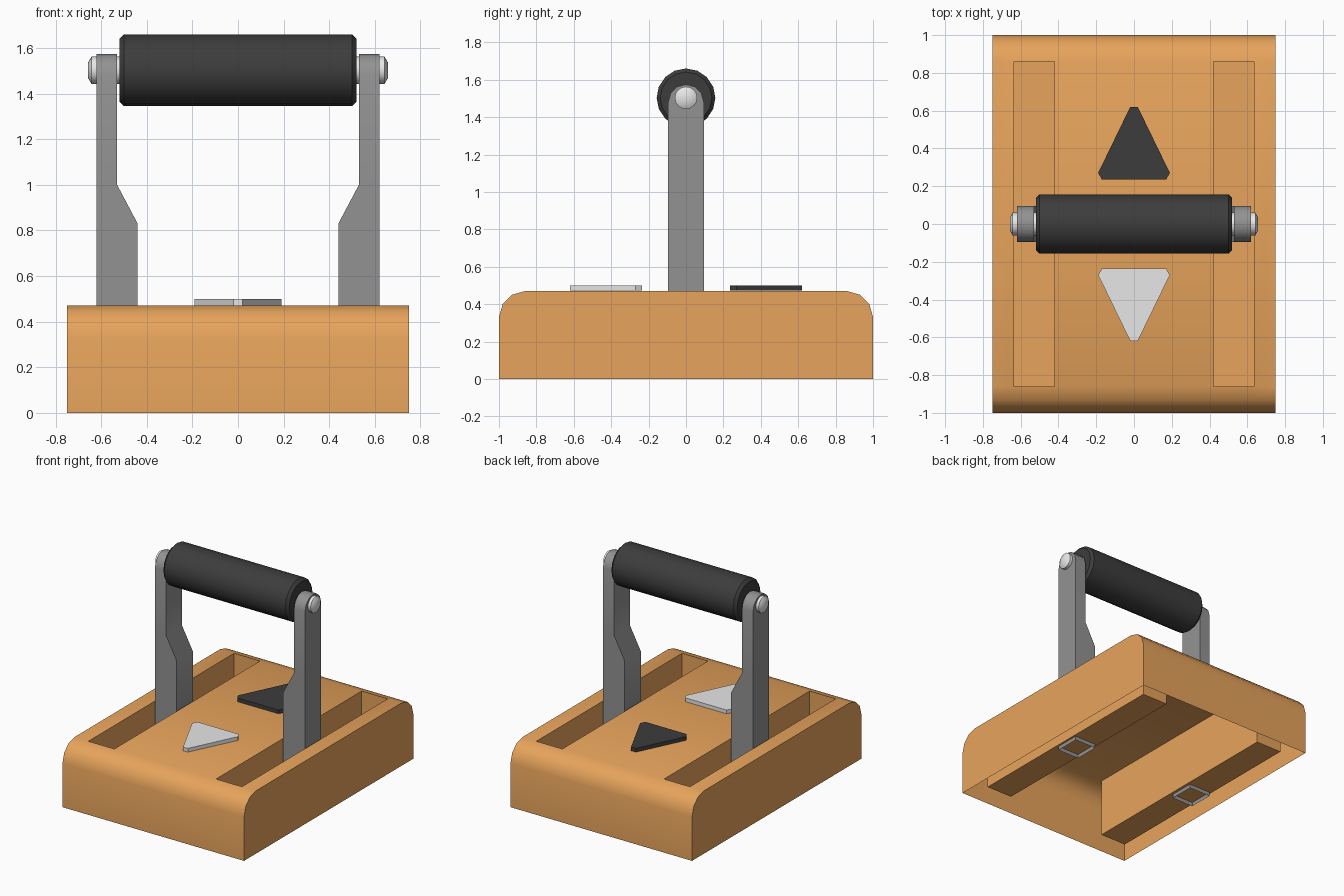
import bpy, bmesh, math

cube = bpy.data.objects.get("Cube")
if cube:
    bpy.data.objects.remove(cube, do_unlink=True)


def material(name, color):
    m = bpy.data.materials.new(name)
    m.use_nodes = True
    m.diffuse_color = (*color, 1)
    m.node_tree.nodes["Principled BSDF"].inputs["Base Color"].default_value = (*color, 1)
    return m


ORANGE = material("warm orange", (0.8, 0.37, 0.106))
GREY = material("mid grey", (0.29, 0.29, 0.29))
LIGHT = material("light grey", (0.8, 0.8, 0.8))
BLACK = material("soft black", (0.046, 0.046, 0.046))


def finish(name, bm, mat, smooth=0):
    bmesh.ops.remove_doubles(bm, verts=bm.verts, dist=0.0005)
    bmesh.ops.recalc_face_normals(bm, faces=bm.faces)
    mesh = bpy.data.meshes.new(name)
    bm.to_mesh(mesh)
    bm.free()
    mesh.materials.append(mat)
    obj = bpy.data.objects.new(name, mesh)
    bpy.context.collection.objects.link(obj)
    if smooth:
        bpy.ops.object.select_all(action='DESELECT')
        obj.select_set(True)
        bpy.context.view_layer.objects.active = obj
        bpy.ops.object.shade_smooth_by_angle(angle=math.radians(smooth))
    return obj


def face(bm, points):
    return bm.faces.new([bm.verts.new(p) for p in points])


# Base: open-bottomed shell with two long troughs sunk into the top
SLOT_IN, SLOT_OUT, SLOT_Y, TOP, FLOOR = 0.42, 0.635, 0.86, 0.47, 0.03
half = [(1, 0), (1, 0.33), (0.98, 0.4), (0.93, 0.45), (SLOT_Y, TOP)]
profile = [(-y, z) for y, z in half] + half[::-1]
columns = [-0.75, -SLOT_OUT, -SLOT_IN, SLOT_IN, SLOT_OUT, 0.75]
bm = bmesh.new()
for i, (x0, x1) in enumerate(zip(columns, columns[1:])):
    for (y0, z0), (y1, z1) in zip(profile, profile[1:]):
        if i in (1, 3) and z0 == z1 == TOP:
            rim = [(x0, y0), (x1, y0), (x1, y1), (x0, y1)]
            for a, b in zip(rim, rim[1:] + rim[:1]):
                face(bm, [(*a, TOP), (*b, TOP), (*b, FLOOR), (*a, FLOOR)])
            face(bm, [(*p, FLOOR) for p in rim])
        else:
            face(bm, [(x0, y0, z0), (x1, y0, z0), (x1, y1, z1), (x0, y1, z1)])
for x in (-0.75, 0.75):
    face(bm, [(x, y, z) for y, z in profile])
finish("base", bm, ORANGE, 35)


# Posts: wide foot, slim upper half, rounded top, hollow underneath
def post(name, side):
    outer, w, spring = 0.62, 0.095, 1.48
    foot = [(0, 0.44), (0.83, 0.44), (1.0, 0.53), (spring, 0.53)]
    arc = [(w * math.cos(a), spring + w * math.sin(a), 0.53)
           for a in (math.pi * k / 6 for k in range(1, 6))]
    ring = [(w, z, x) for z, x in foot] + arc + [(-w, z, x) for z, x in foot[::-1]]
    bm = bmesh.new()
    for (y0, z0, xa), (y1, z1, xb) in zip(ring, ring[1:]):
        face(bm, [(side * outer, y0, z0), (side * outer, y1, z1),
                  (side * xb, y1, z1), (side * xa, y0, z0)])
    face(bm, [(side * outer, y, z) for y, z, x in ring])
    for (z0, xa), (z1, xb) in zip(foot, foot[1:]):
        face(bm, [(side * xa, w, z0), (side * xb, w, z1),
                  (side * xb, -w, z1), (side * xa, -w, z0)])
    face(bm, [(side * 0.53, y, z) for y, z, x in ring[3:-3]])
    finish(name, bm, GREY, 35)


post("left_post", 1)
post("right_post", -1)


# Turned parts lying along x at handle height
def turned(name, half_outline, mat, sides):
    outline = [(-x, r) for x, r in half_outline] + half_outline[::-1]
    bm = bmesh.new()
    rings = [[bm.verts.new((x, r * math.sin(2 * math.pi * k / sides),
                            1.503 + r * math.cos(2 * math.pi * k / sides)))
              for k in range(sides)] for x, r in outline]
    for a, b in zip(rings, rings[1:]):
        for k in range(sides):
            n = (k + 1) % sides
            bm.faces.new([a[k], a[n], b[n], b[k]])
    bm.faces.new(rings[0])
    bm.faces.new(rings[-1])
    finish(name, bm, mat, 35)


turned("handle_grip", [(0.52, 0.138), (0.5, 0.157)], BLACK, 16)
turned("handle_axle", [(0.657, 0.035), (0.642, 0.06)], LIGHT, 16)


# Direction arrows: blunt-cornered triangles on the top
def arrow(name, direction, mat):
    right = [(0.17, 0.235), (0.19, 0.27), (0.02, 0.62)]
    outline = right + [(-x, y) for x, y in right[::-1]]
    bm = bmesh.new()
    f = face(bm, [(x, direction * y, 0.472) for x, y in outline])
    top = bmesh.ops.extrude_face_region(bm, geom=[f])["geom"]
    bmesh.ops.translate(bm, vec=(0, 0, 0.028),
                        verts=[v for v in top if isinstance(v, bmesh.types.BMVert)])
    finish(name, bm, mat)


arrow("front_arrow", -1, LIGHT)
arrow("back_arrow", 1, BLACK)
